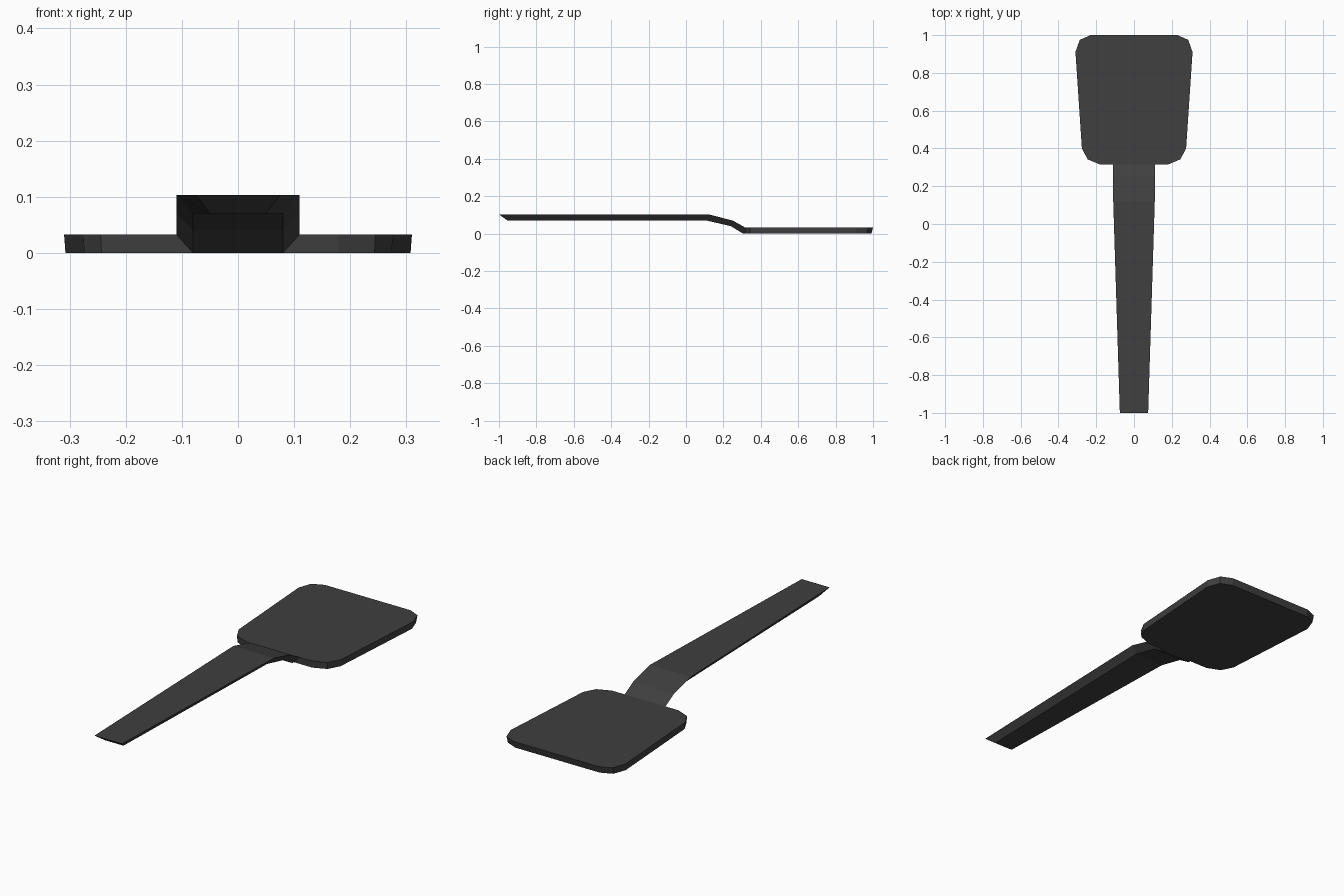
import bpy, bmesh

if "Cube" in bpy.data.objects:
    bpy.data.objects.remove(bpy.data.objects["Cube"])

mat = bpy.data.materials.new("dark grey plastic")
mat.diffuse_color = (0.05, 0.05, 0.05, 1)
mat.use_nodes = True
mat.node_tree.nodes["Principled BSDF"].inputs["Base Color"].default_value = mat.diffuse_color


def loft(name, rings):
    """Bridge closed rings of equal length and cap both ends."""
    bm = bmesh.new()
    loops = [[bm.verts.new(p) for p in ring] for ring in rings]
    n = len(loops[0])
    for a, b in zip(loops, loops[1:]):
        for i in range(n):
            j = (i + 1) % n
            bm.faces.new((a[i], a[j], b[j], b[i]))
    bm.faces.new(loops[0][::-1])
    bm.faces.new(loops[-1])
    bmesh.ops.recalc_face_normals(bm, faces=bm.faces)
    mesh = bpy.data.meshes.new(name)
    bm.to_mesh(mesh)
    bm.free()
    mesh.materials.append(mat)
    obj = bpy.data.objects.new(name, mesh)
    bpy.context.collection.objects.link(obj)


# Blade: tapered plate with clipped corners, slightly smaller underneath
half = [(0.18, 0.315), (0.245, 0.342), (0.276, 0.40),
        (0.31, 0.91), (0.287, 0.975), (0.23, 1.0)]
outline = half + [(-x, y) for x, y in reversed(half)]
bottom = [(x * 0.992, 0.65 + (y - 0.65) * (0.975 if y > 0.65 else 0.995), 0)
          for x, y in outline]
top = [(x, y, 0.033) for x, y in outline]
loft("blade", [bottom, top])

# Handle: trapezoid section, wide on top, following a bent path
# (top y, top z, top half width, bottom y, bottom z, bottom half width)
stations = [(-1.0, 0.103, 0.075, -0.955, 0.07, 0.05),
            (0.12, 0.103, 0.11, 0.11, 0.07, 0.08),
            (0.25, 0.07, 0.11, 0.24, 0.04, 0.08),
            (0.316, 0.033, 0.11, 0.305, 0.0, 0.08),
            (0.34, 0.032, 0.11, 0.34, 0.001, 0.08)]
loft("handle", [[(-tw, ty, tz), (tw, ty, tz), (bw, by, bz), (-bw, by, bz)]
                for ty, tz, tw, by, bz, bw in stations])
